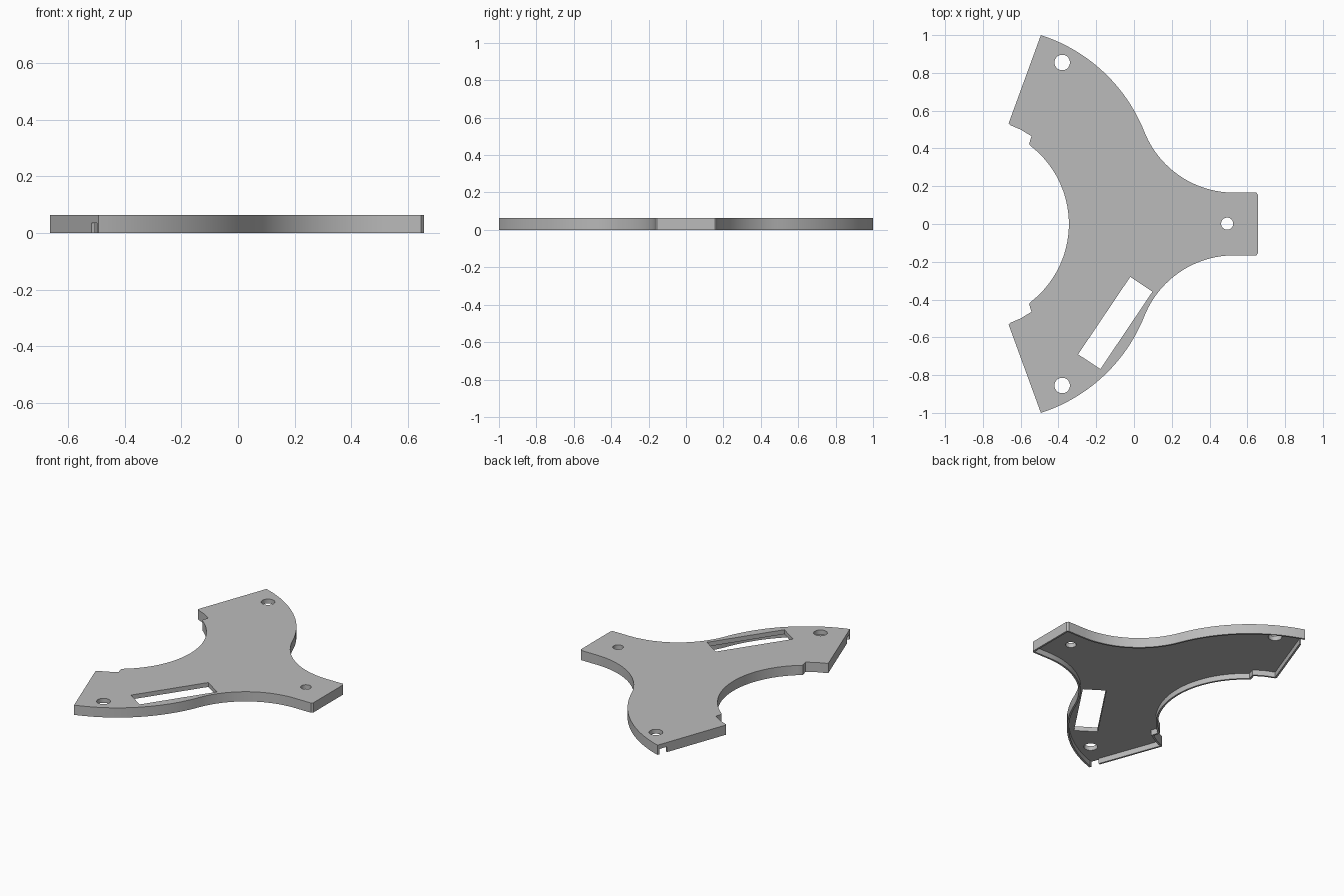
import bpy, bmesh
from math import pi, cos, sin, atan2, radians
from mathutils import Vector

cube = bpy.data.objects.get("Cube")
if cube:
    bpy.data.objects.remove(cube, do_unlink=True)

HEIGHT, RECESS, WALL = 0.064, 0.035, 0.012

grey = bpy.data.materials.new("plain_grey")
grey.use_nodes = True
grey.diffuse_color = (0.5, 0.5, 0.5, 1)
grey.node_tree.nodes["Principled BSDF"].inputs["Base Color"].default_value = (0.5, 0.5, 0.5, 1)


def arc(centre, start, end, steps):
    """Points on a circle about centre, from start to end by the short way."""
    a, b = Vector(start) - centre, Vector(end) - centre
    t0 = atan2(a.y, a.x)
    sweep = (atan2(b.y, b.x) - t0 + pi) % (2 * pi) - pi
    return [centre + a.length * Vector((cos(t0 + sweep * i / steps), sin(t0 + sweep * i / steps)))
            for i in range(steps + 1)]


def prism(name, points, z0, z1):
    """Upright solid with the given plan shape."""
    bm = bmesh.new()
    face = bm.faces.new([bm.verts.new((p[0], p[1], z0)) for p in points])
    top = bmesh.ops.extrude_face_region(bm, geom=[face])["geom"]
    bmesh.ops.translate(bm, vec=(0, 0, z1 - z0),
                        verts=[g for g in top if isinstance(g, bmesh.types.BMVert)])
    bmesh.ops.recalc_face_normals(bm, faces=bm.faces)
    mesh = bpy.data.meshes.new(name)
    bm.to_mesh(mesh)
    bm.free()
    mesh.materials.append(grey)
    obj = bpy.data.objects.new(name, mesh)
    bpy.context.collection.objects.link(obj)
    return obj


def cut(target, points, z0=-0.05, z1=0.15):
    """Subtract a prism from the target."""
    cutter = prism("cutter", points, z0, z1)
    cutter.hide_render = True
    mod = target.modifiers.new("cut", 'BOOLEAN')
    mod.operation, mod.solver, mod.object = 'DIFFERENCE', 'EXACT', cutter
    bpy.context.view_layer.objects.active = target
    bpy.ops.object.modifier_apply(modifier=mod.name)
    bpy.data.objects.remove(cutter, do_unlink=True)


def inset(points, d):
    """Offset a counter-clockwise outline inwards."""
    result = []
    for i, p in enumerate(points):
        a = (p - points[i - 1]).normalized()
        b = (points[(i + 1) % len(points)] - p).normalized()
        na, nb = Vector((-a.y, a.x)), Vector((-b.y, b.x))
        result.append(p + (na + nb) * d / (1 + na.dot(nb)))
    return result


def circle(x, y, r, n=32):
    return [(x + r * cos(2 * pi * i / n), y + r * sin(2 * pi * i / n)) for i in range(n)]


# Half outline: stem, hollow flank, bulging flank, arm end, stepped inner edge
neck, bend, tip = Vector((0.53, 0.166)), Vector((0.055, 0.488)), Vector((-0.493, 1.0))
d = bend - neck
hollow = neck + Vector((0, d.length_squared / (2 * d.y)))
u = (bend - hollow).normalized()
d = tip - bend
bulge = bend + u * d.length_squared / (2 * d.dot(u))
heel = Vector((-0.664, 0.532))
half = [Vector((0.657, 0.155)), Vector((0.647, 0.166))]
half += arc(hollow, neck, bend, 24) + arc(bulge, bend, tip, 24)[1:]
half += [heel, Vector((-0.655, 0.523)), Vector((-0.60, 0.50)), Vector((-0.543, 0.465)),
         Vector((-0.555, 0.425))]
half += arc(Vector((-0.867, 0)), (-0.55, 0.415), (-0.345, 0), 20)
flip = Vector((1, -1))
outline = half + [p * flip for p in reversed(half[:-1])]

# Plate hollowed from below, leaving a thin rim
plate = prism("cover_plate", outline, 0, HEIGHT)
cut(plate, inset(outline, WALL), -0.05, RECESS)

# Small gap in the rim beside each arm tip
along = (heel - tip).normalized()
inward = Vector((-along.y, along.x))
for side in (Vector((1, 1)), flip):
    corners = [tip + along * s + inward * w
               for s, w in ((0.013, -0.03), (0.07, -0.03), (0.07, 0.03), (0.013, 0.03))]
    cut(plate, [p * side for p in corners], -0.05, RECESS)

# Screw holes and the long slot
for x, y, r in ((-0.38, 0.855, 0.041), (-0.38, -0.855, 0.041), (0.493, 0.002, 0.032)):
    cut(plate, circle(x, y, r))
cut(plate, [(-0.02, -0.28), (0.098, -0.358), (-0.178, -0.768), (-0.296, -0.69)])

bpy.ops.object.select_all(action='DESELECT')
plate.select_set(True)
bpy.context.view_layer.objects.active = plate
bpy.ops.object.shade_smooth_by_angle(angle=radians(25))
